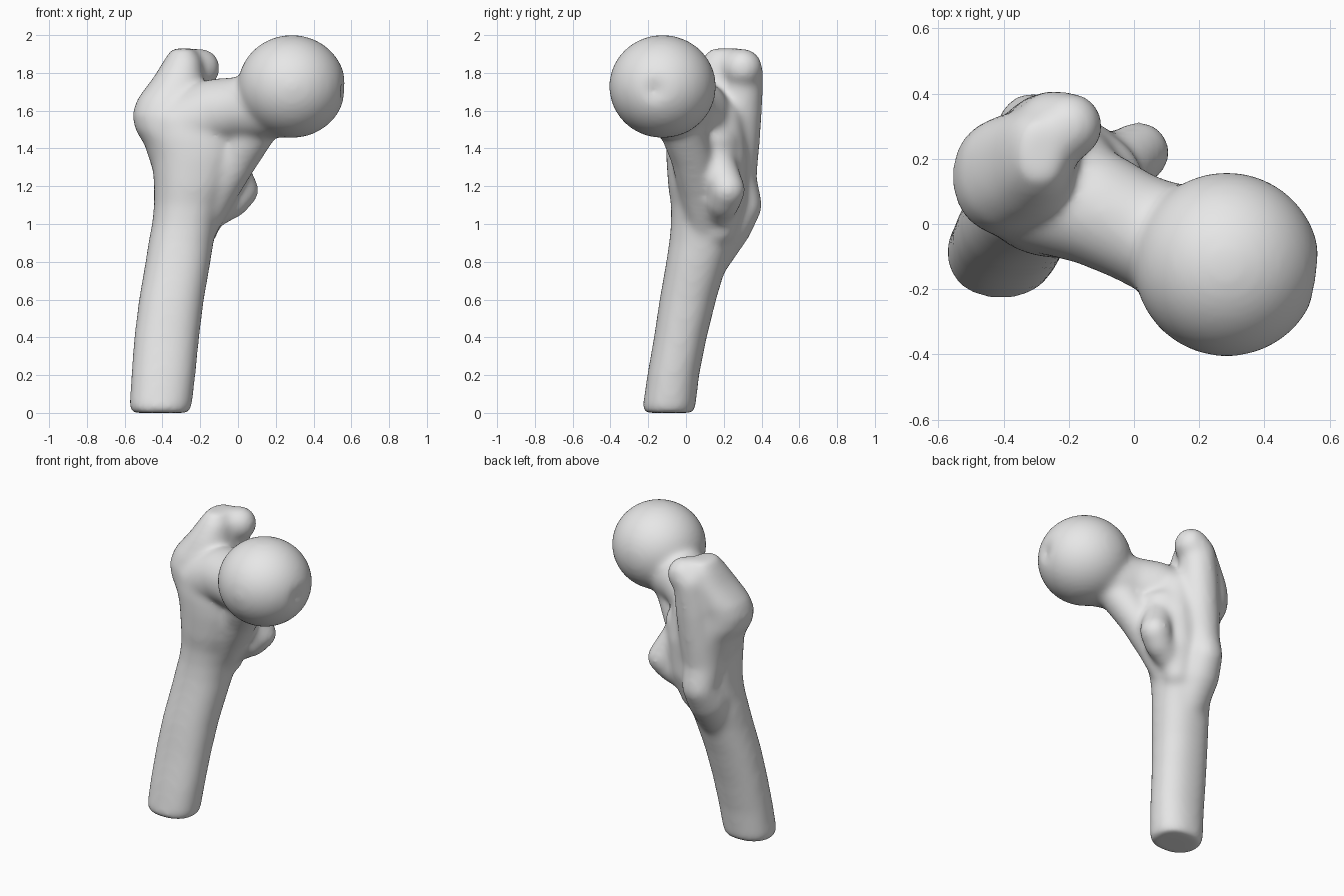
import bpy, bmesh, math
from mathutils import Vector, Matrix

cube = bpy.data.objects.get("Cube")
if cube:
    bpy.data.objects.remove(cube, do_unlink=True)

bm = bmesh.new()


def rounded(value, power=.9):
    """Slightly squared sine or cosine for fuller cross-sections."""
    return math.copysign(abs(value) ** power, value)


def loft(rings, sides=40):
    """Closed horizontal loft; each ring is z, x min, x max, y min, y max."""
    loops = []
    for z, x0, x1, y0, y1 in rings:
        loop = []
        for i in range(sides):
            a = math.tau * i / sides
            loop.append(bm.verts.new(((x0 + x1) / 2 + (x1 - x0) / 2 * rounded(math.cos(a)),
                                      (y0 + y1) / 2 + (y1 - y0) / 2 * rounded(math.sin(a)), z)))
        loops.append(loop)
    for low, high in zip(loops, loops[1:]):
        for i in range(sides):
            j = (i + 1) % sides
            bm.faces.new((low[i], low[j], high[j], high[i]))
    bm.faces.new(loops[0][::-1])
    bm.faces.new(loops[-1])


def ball(center, radius, detail=3, scale=(1, 1, 1)):
    place = Matrix.Translation(center) @ Matrix.Diagonal((*scale, 1))
    return bmesh.ops.create_icosphere(bm, subdivisions=detail, radius=radius,
                                      matrix=place)["verts"]


def chain(path, steps=7):
    """Rounded limb: overlapping balls along x, y, z, radius stations."""
    for a, b in zip(path, path[1:]):
        for i in range(steps + 1):
            p = Vector(a).lerp(Vector(b), i / steps)
            ball(p[:3], p[3])


# Shaft, widening towards the top
loft([(0, -.56, -.26, -.22, .04), (.03, -.575, -.245, -.23, .05),
      (.2, -.565, -.225, -.205, .07), (.4, -.55, -.205, -.17, .11),
      (.6, -.525, -.18, -.14, .16), (.8, -.49, -.145, -.105, .22),
      (.9, -.475, -.13, -.09, .26), (1, -.455, -.11, -.08, .29),
      (1.1, -.445, -.08, -.08, .31), (1.2, -.445, -.035, -.095, .315),
      (1.35, -.455, .02, -.105, .315), (1.45, -.475, .04, -.105, .3),
      (1.57, -.47, -.05, -.085, .27)])

# Greater trochanter mass
loft([(1.28, -.45, -.15, -.04, .33), (1.42, -.495, -.16, -.05, .34),
      (1.5, -.545, -.16, -.045, .335), (1.58, -.56, -.17, -.04, .33),
      (1.66, -.535, -.17, -.02, .34), (1.78, -.445, -.18, .03, .355),
      (1.87, -.39, -.19, .08, .35), (1.93, -.35, -.23, .13, .31)])

# Hooked crest running down the back into the rear ridge
chain([(-.31, .2, 1.83, .09), (-.2, .3, 1.825, .106), (-.25, .3, 1.78, .11),
       (-.27, .28, 1.6, .125), (-.29, .26, 1.4, .13), (-.305, .25, 1.24, .125),
       (-.31, .295, 1.1, .11), (-.32, .22, .99, .13), (-.32, .1, .8, .12)])

# Broad rear surface between the crests
chain([(-.2, .17, .98, .1), (-.18, .195, 1.15, .125), (-.17, .18, 1.35, .145),
       (-.19, .165, 1.54, .14)])

# Neck and the buttress beneath it
chain([(-.28, .1, 1.52, .19), (-.12, .05, 1.59, .18), (0, -.01, 1.61, .17),
       (.1, -.05, 1.62, .18), (.2, -.1, 1.645, .19)])
chain([(.1, -.03, 1.52, .12), (0, .03, 1.36, .115),
       (-.1, .07, 1.2, .115), (-.2, .1, .97, .085)])

# Lesser trochanter
chain([(-.15, .17, 1.04, .075), (-.03, .2, 1.12, .09), (.015, .22, 1.18, .096),
       (-.06, .16, 1.33, .1)])

# Round head with a shallow pit
pit = Vector((.565, -.165, 1.71))
for v in ball((.285, -.124, 1.728), .283, 5, (1.01, 1, .965)):
    d = (v.co - pit).length
    v.co.x -= .03 * math.exp(-(d / .045) ** 2)

mesh = bpy.data.meshes.new("upper_thigh_bone")
bmesh.ops.recalc_face_normals(bm, faces=bm.faces)
bm.to_mesh(mesh)
bm.free()
bone = bpy.data.objects.new("upper_thigh_bone", mesh)
bpy.context.collection.objects.link(bone)

# Fuse the parts and soften the joins
fuse = bone.modifiers.new("fuse", "REMESH")
fuse.mode = "VOXEL"
fuse.voxel_size = .015
fuse.use_smooth_shade = True
soften = bone.modifiers.new("soften", "SMOOTH")
soften.factor = .5
soften.iterations = 26

# Single grey material
grey = bpy.data.materials.new("bone_grey")
grey.use_nodes = True
grey.diffuse_color = (.8, .8, .8, 1)
grey.node_tree.nodes["Principled BSDF"].inputs["Base Color"].default_value = (.8, .8, .8, 1)
mesh.materials.append(grey)
